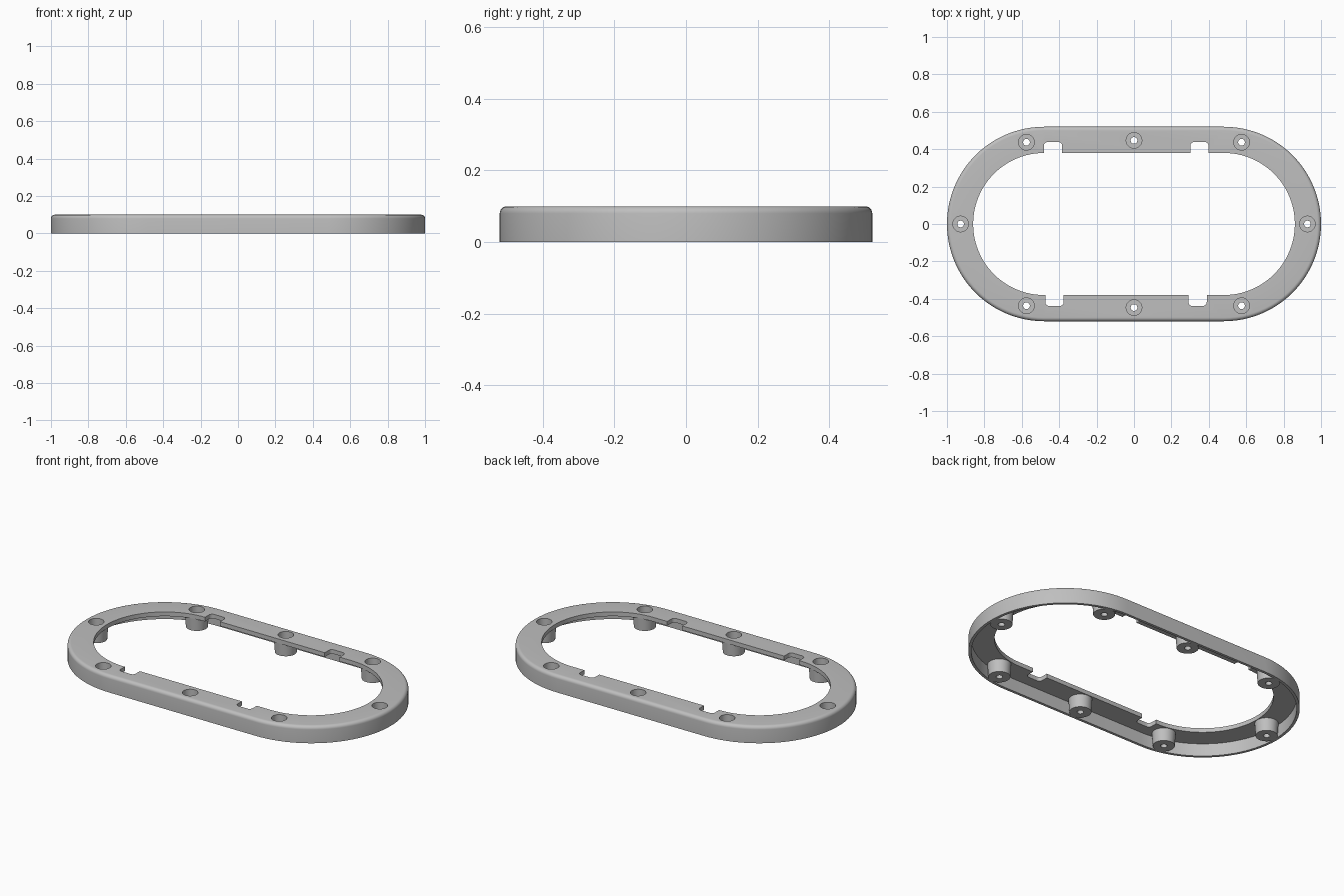
import bpy, bmesh, math

START = bpy.data.objects.get("Cube")
if START:
    bpy.data.objects.remove(START)

HALF = 0.48         # half length of the straight sides
R_OUT, R_IN = 0.52, 0.38
H, PLATE_Z, WALL = 0.10, 0.075, 0.016
FILLET = 0.02
R_BORE, R_SCREW, R_BOLT = 0.042, 0.018, 0.447

grey = bpy.data.materials.new("plain grey")
grey.use_nodes = True
COLOUR = (0.52, 0.52, 0.52, 1)
grey.diffuse_color = COLOUR
grey.node_tree.nodes["Principled BSDF"].inputs["Base Color"].default_value = COLOUR


def finish(name, bm):
    """Turn a bmesh into a grey object."""
    bmesh.ops.recalc_face_normals(bm, faces=bm.faces)
    mesh = bpy.data.meshes.new(name)
    bm.to_mesh(mesh)
    bm.free()
    mesh.materials.append(grey)
    obj = bpy.data.objects.new(name, mesh)
    bpy.context.collection.objects.link(obj)
    return obj


def bridge(bm, a, b, closed=True):
    n = len(a)
    for i in range(n if closed else n - 1):
        j = (i + 1) % n
        bm.faces.new((a[i], a[j], b[j], b[i]))


def activate(obj):
    bpy.ops.object.select_all(action="DESELECT")
    obj.select_set(True)
    bpy.context.view_layer.objects.active = obj


def smooth(obj):
    activate(obj)
    bpy.ops.object.shade_smooth_by_angle(angle=math.radians(35))


def stadium_frame(steps=48):
    """Centre and direction of each station around the oval."""
    for side, start in ((1, -math.pi / 2), (-1, math.pi / 2)):
        for i in range(steps + 1):
            a = start + math.pi * i / steps
            yield side * HALF, math.cos(a), math.sin(a)


# Oval cover: an L-shaped section with a rounded outer top edge
profile = [(R_IN, H)]
for i in range(7):
    a = math.pi / 2 * (1 - i / 6)
    profile.append((R_OUT - FILLET + FILLET * math.cos(a), H - FILLET + FILLET * math.sin(a)))
profile += [(R_OUT, 0), (R_OUT - WALL, 0), (R_OUT - WALL, PLATE_Z), (R_IN, PLATE_Z)]
bm = bmesh.new()
rings = [[bm.verts.new((cx + r * dx, r * dy, z)) for r, z in profile]
         for cx, dx, dy in stadium_frame()]
for k, ring in enumerate(rings):
    bridge(bm, ring, rings[(k + 1) % len(rings)])
cover = finish("oval_cover", bm)

# Screw positions: two ends, two side middles and four in the bends
screws = [(s * (HALF + R_BOLT), 0) for s in (1, -1)] + [(0, s * R_BOLT) for s in (1, -1)]
screws += [(sx * 0.575, sy * 0.437) for sx in (1, -1) for sy in (1, -1)]
SEG = 32


def circle(bm, x, y, r, z):
    return [bm.verts.new((x + r * math.cos(math.tau * i / SEG),
                          y + r * math.sin(math.tau * i / SEG), z)) for i in range(SEG)]


# Cutters for the screw bores and the clip notches
bm = bmesh.new()
for x, y in screws:
    low, top = circle(bm, x, y, R_BORE, PLATE_Z - 0.02), circle(bm, x, y, R_BORE, H + 0.02)
    bridge(bm, low, top)
    bm.faces.new(low)
    bm.faces.new(top)
for x, side in ((-0.433, 1), (0.35, 1), (-0.425, -1), (0.34, -1)):
    w, tip, r = 0.049, 0.438, 0.02
    outline = [(-w, R_IN - 0.05), (w, R_IN - 0.05)]
    for sx, first in ((1, 0), (-1, math.pi / 2)):
        for i in range(6):
            a = first + math.pi / 2 * i / 5
            outline.append((sx * (w - r) + r * math.cos(a), tip - r + r * math.sin(a)))
    low, top = [[bm.verts.new((x + px, side * py, z)) for px, py in outline]
                for z in (PLATE_Z - 0.02, H + 0.02)]
    bridge(bm, low, top)
    bm.faces.new(low)
    bm.faces.new(top)
cutter = finish("cutter", bm)
cutter.hide_render = True
cut = cover.modifiers.new("cut openings", "BOOLEAN")
cut.operation, cut.solver, cut.object = "DIFFERENCE", "EXACT", cutter
activate(cover)
bpy.ops.object.modifier_apply(modifier=cut.name)
bpy.data.objects.remove(cutter)
smooth(cover)

# Hollow screw bosses hanging below the plate
section = [(0.064, PLATE_Z), (0.059, 0), (R_SCREW, 0), (R_SCREW, 0.03),
           (R_BORE, 0.03), (R_BORE, PLATE_Z)]
for n, (x, y) in enumerate(screws, 1):
    bm = bmesh.new()
    loops = [circle(bm, x, y, r, z) for r, z in section]
    for a, b in zip(loops, loops[1:]):
        bridge(bm, a, b)
    bridge(bm, loops[-1], loops[0])
    smooth(finish(f"screw_boss_{n}", bm))
